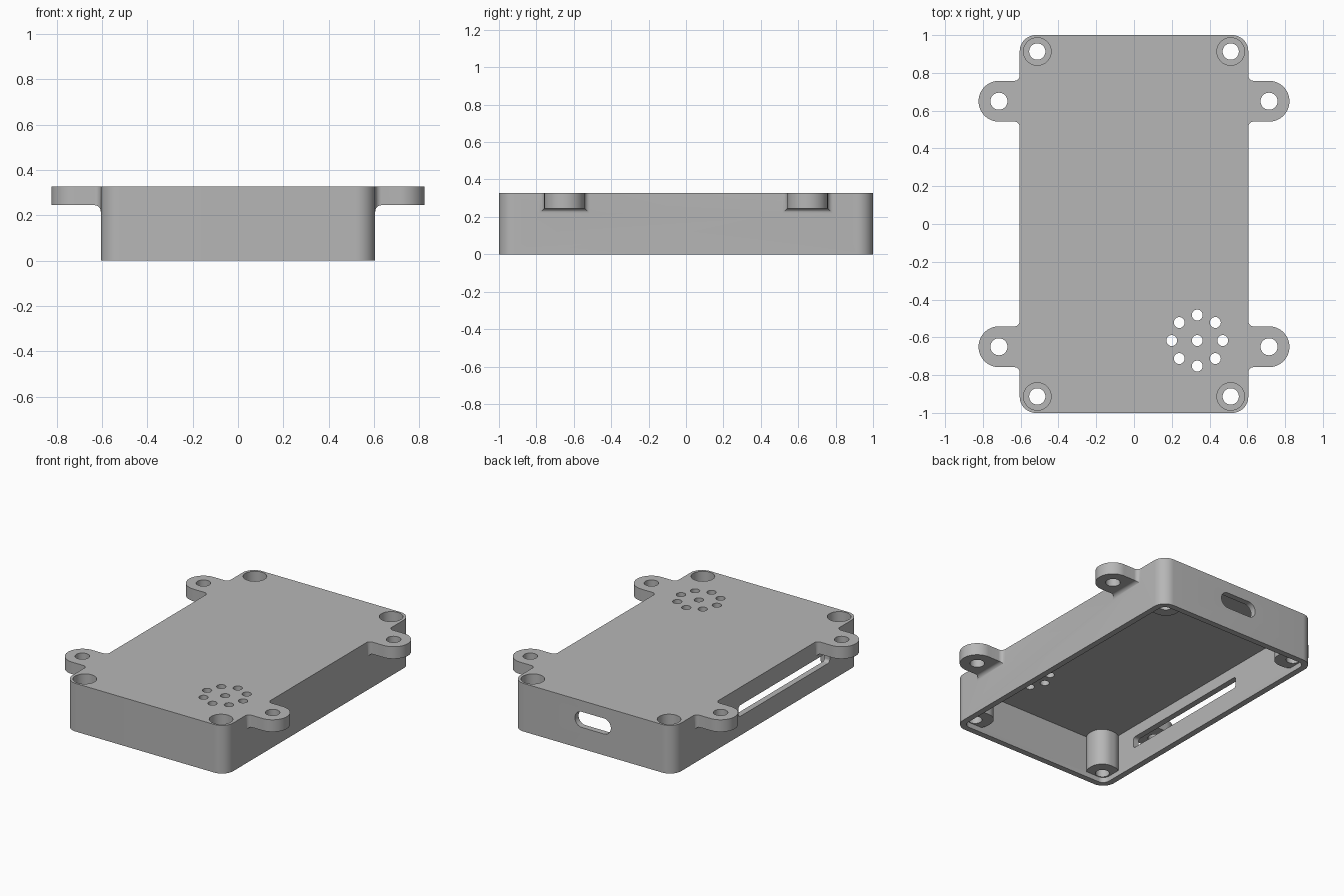
import bpy
import bmesh
from math import sin, cos, pi, sqrt
from mathutils import Matrix, Vector

cube = bpy.data.objects.get("Cube")
if cube:
    bpy.data.objects.remove(cube, do_unlink=True)

W, L, H = 0.605, 1.0, 0.327        # half width, half length, height
WALL, LID, CORNER = 0.04, 0.045, 0.085
SCREW_X, SCREW_Y = 0.512, 0.913
TAB_X, TAB_Y, TAB_R, TAB_Z, FILLET = 0.715, 0.65, 0.108, 0.245, 0.028
SIDES = [(sx, sy) for sx in (-1, 1) for sy in (-1, 1)]

grey = bpy.data.materials.new("Plain grey")
grey.use_nodes = True
grey.diffuse_color = (0.47, 0.47, 0.47, 1)
grey.node_tree.nodes["Principled BSDF"].inputs["Base Color"].default_value = grey.diffuse_color


def loft(bm, rings):
    """Closed solid through a list of equal-length point rings."""
    loops = [[bm.verts.new(p) for p in ring] for ring in rings]
    n = len(loops[0])
    faces = [bm.faces.new(loops[0]), bm.faces.new(loops[-1])]
    for a, b in zip(loops, loops[1:]):
        for i in range(n):
            j = (i + 1) % n
            faces.append(bm.faces.new((a[i], a[j], b[j], b[i])))
    bmesh.ops.recalc_face_normals(bm, faces=faces)


def rounded(cx, cy, hx, hy, r, seg=12):
    """Outline of a rectangle with rounded corners."""
    pts = []
    for k, (sx, sy) in enumerate([(1, 1), (-1, 1), (-1, -1), (1, -1)]):
        for i in range(seg + 1):
            a = (k + i / seg) * pi / 2
            pts.append((cx + sx * (hx - r) + r * cos(a), cy + sy * (hy - r) + r * sin(a)))
    return pts


def prism(bm, outline, z0, z1):
    loft(bm, [[Vector((x, y, z)) for x, y in outline] for z in (z0, z1)])


def drill(bm, x, y, r, z0, z1, n=40):
    prism(bm, [(x + r * cos(2 * pi * i / n), y + r * sin(2 * pi * i / n)) for i in range(n)], z0, z1)


def make(name, bm):
    mesh = bpy.data.meshes.new(name)
    bm.to_mesh(mesh)
    bm.free()
    mesh.materials.append(grey)
    obj = bpy.data.objects.new(name, mesh)
    bpy.context.collection.objects.link(obj)
    return obj


def combine(target, bm, operation):
    """Apply a boolean with a temporary helper solid."""
    helper = make("helper", bm)
    helper.hide_render = True
    mod = target.modifiers.new("boolean", 'BOOLEAN')
    mod.operation, mod.solver, mod.object = operation, 'EXACT', helper
    bpy.context.view_layer.objects.active = target
    bpy.ops.object.modifier_apply(modifier=mod.name)
    bpy.data.objects.remove(helper, do_unlink=True)


# Open-bottomed shell
bm = bmesh.new()
prism(bm, rounded(0, 0, W, L, CORNER), 0, H)
case = make("enclosure_cover", bm)
bm = bmesh.new()
prism(bm, rounded(0, 0, W - WALL, L - WALL, CORNER - WALL), -0.1, H - LID)
combine(case, bm, 'DIFFERENCE')

# Screw posts in the corners
bm = bmesh.new()
for sx, sy in SIDES:
    prism(bm, rounded(sx * 0.502, sy * 0.9, 0.096, 0.094, 0.085), 0.035, H - 0.02)
combine(case, bm, 'UNION')

# Mounting tabs: rectangles lofted outward, flared at the wall, rounded at the tip
profile = [(W - 0.02, FILLET, TAB_R)]
for i in range(9):
    a = i / 8 * pi / 2
    profile.append((W + FILLET * (1 - cos(a)), FILLET * (1 - sin(a)), TAB_R))
for i in range(25):
    a = i / 24 * pi / 2 * 0.99
    profile.append((TAB_X + TAB_R * sin(a), 0, TAB_R * cos(a)))
bm = bmesh.new()
for sx, sy in SIDES:
    rings = []
    for x, flare, half in profile:
        w, y, z = half + flare, sy * TAB_Y, TAB_Z - flare
        rings.append([Vector((sx * x, y + dy, zz)) for dy, zz in ((-w, z), (w, z), (w, H), (-w, H))])
    loft(bm, rings)
combine(case, bm, 'UNION')

# Through holes: screws, tabs and the speaker grille
bm = bmesh.new()
for sx, sy in SIDES:
    drill(bm, sx * SCREW_X, sy * SCREW_Y, 0.043, -0.1, 0.5)
    drill(bm, sx * TAB_X, sy * TAB_Y, 0.045, 0.1, 0.5)
drill(bm, 0.335, -0.617, 0.029, 0.2, 0.5, 24)
for i in range(8):
    a = i * pi / 4
    drill(bm, 0.335 + 0.135 * cos(a), -0.617 + 0.135 * sin(a), 0.029, 0.2, 0.5, 24)
combine(case, bm, 'DIFFERENCE')

# Counterbores for the screw heads
bm = bmesh.new()
for sx, sy in SIDES:
    drill(bm, sx * SCREW_X, sy * SCREW_Y, 0.073, 0.14, 0.5)
combine(case, bm, 'DIFFERENCE')

# Connector opening in the back wall and long slot in one side wall
bm = bmesh.new()
loft(bm, [[Vector((x, y, z)) for x, z in rounded(0, 0.198, 0.135, 0.053, 0.052)] for y in (0.9, 1.1)])
loft(bm, [[Vector((x, y, z)) for y, z in rounded(-0.19, 0.168, 0.49, 0.038, 0.02)] for x in (-0.7, -0.5)])
combine(case, bm, 'DIFFERENCE')

bpy.ops.object.select_all(action='DESELECT')
case.select_set(True)
bpy.context.view_layer.objects.active = case
bpy.ops.object.shade_smooth_by_angle(angle=pi / 6)
